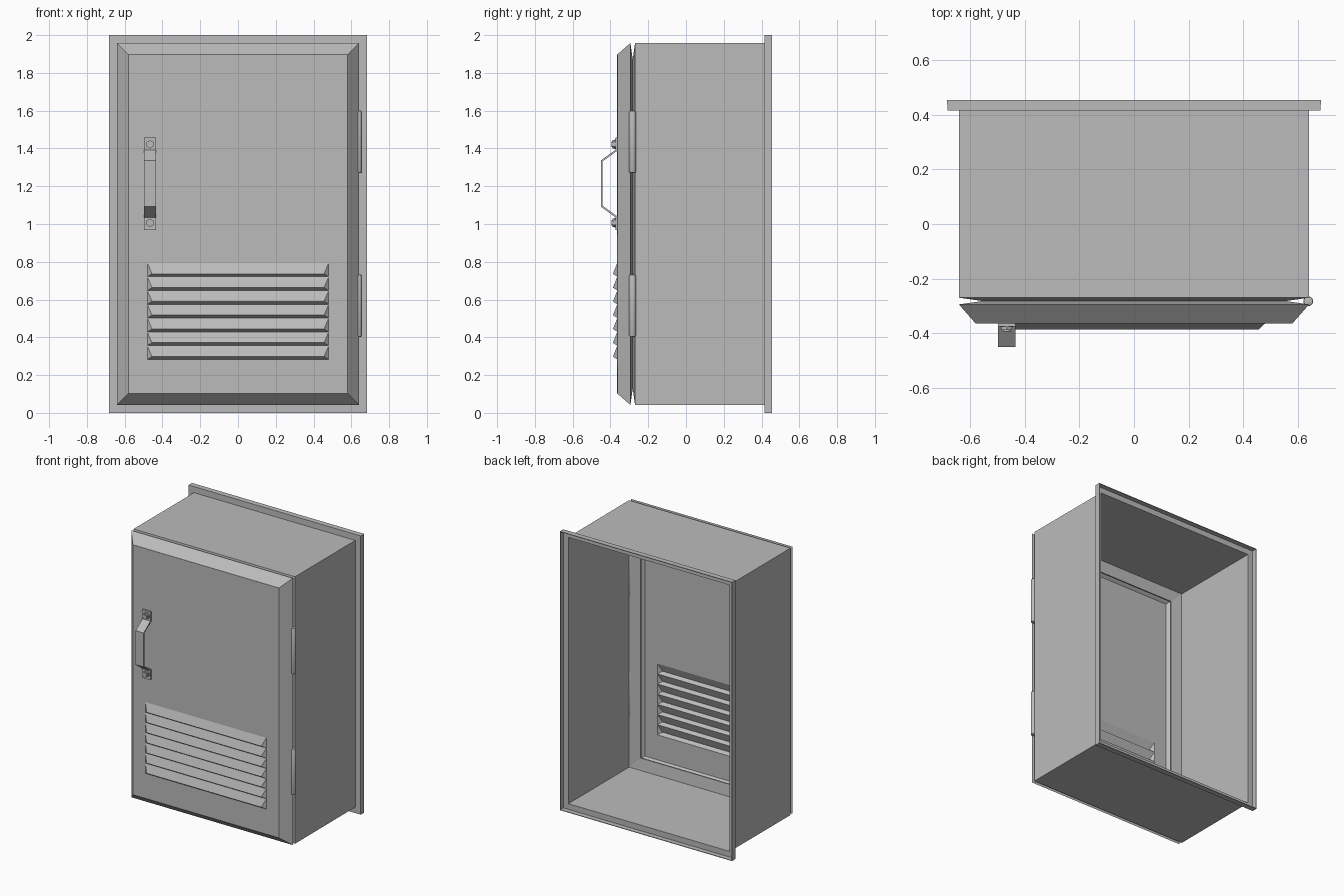
import bpy, bmesh, math
from mathutils import Matrix, Vector

cube = bpy.data.objects.get("Cube")
if cube:
    bpy.data.objects.remove(cube, do_unlink=True)

GREY = (0.5, 0.5, 0.5, 1)
paint = bpy.data.materials.new("grey painted steel")
paint.use_nodes = True
paint.diffuse_color = GREY
paint.node_tree.nodes["Principled BSDF"].inputs["Base Color"].default_value = GREY


def make_object(name, bm, sheet=0, smooth=False):
    """Turn a bmesh into an object, optionally thickened as sheet metal."""
    bmesh.ops.remove_doubles(bm, verts=bm.verts, dist=0.0001)
    bmesh.ops.recalc_face_normals(bm, faces=bm.faces)
    mesh = bpy.data.meshes.new(name)
    bm.to_mesh(mesh)
    bm.free()
    mesh.materials.append(paint)
    obj = bpy.data.objects.new(name, mesh)
    bpy.context.collection.objects.link(obj)
    if sheet:
        mod = obj.modifiers.new("sheet thickness", "SOLIDIFY")
        mod.thickness, mod.offset = sheet, 0
    if smooth:
        bpy.ops.object.select_all(action="DESELECT")
        obj.select_set(True)
        bpy.context.view_layer.objects.active = obj
        bpy.ops.object.shade_smooth_by_angle(angle=math.radians(35))
    return obj


def face(bm, *points):
    return bm.faces.new([bm.verts.new(p) for p in points])


def folded_frame(bm, profile):
    """Sweep a (half width, depth) profile around the rectangular outline."""
    def corners(half, y):
        tall = half + 0.317
        return [(sx * half, y, 1 + sz * tall)
                for sx, sz in ((-1, -1), (1, -1), (1, 1), (-1, 1))]
    for start, end in zip(profile, profile[1:]):
        a, b = corners(*start), corners(*end)
        for i in range(4):
            j = (i + 1) % 4
            face(bm, a[i], a[j], b[j], b[i])


def cylinder(bm, radius, depth, sides, centre, axis="Z"):
    turn = Matrix.Rotation(math.pi / 2, 4, "X") if axis == "Y" else Matrix()
    bmesh.ops.create_cone(bm, cap_ends=True, segments=sides, radius1=radius,
                          radius2=radius, depth=depth,
                          matrix=Matrix.Translation(centre) @ turn)


# Cabinet body: inward front lip, four walls, outward rear flange with rim
bm = bmesh.new()
folded_frame(bm, [(0.555, -0.279), (0.64, -0.268), (0.64, 0.418),
                  (0.682, 0.418), (0.682, 0.455)])
make_object("cabinet_body", bm, 0.006)

# Door: return lip, bevelled border and a front sheet with pressed louvers
FRONT, HALF, SLOT = -0.362, 0.58, 0.48
LOUVERS, PITCH, LOW = 7, 0.073, 0.283
bm = bmesh.new()
folded_frame(bm, [(0.555, -0.284), (0.64, -0.295), (HALF, FRONT)])
bottom, top = 1 - HALF - 0.317, 1 + HALF + 0.317
high = LOW + LOUVERS * PITCH


def panel(x0, x1, z0, z1):
    face(bm, (x0, FRONT, z0), (x1, FRONT, z0), (x1, FRONT, z1), (x0, FRONT, z1))


levels = [bottom] + [LOW + i * PITCH for i in range(LOUVERS + 1)] + [top]
for z0, z1 in zip(levels, levels[1:]):
    panel(-HALF, -SLOT, z0, z1)
    panel(SLOT, HALF, z0, z1)
panel(-SLOT, SLOT, bottom, LOW)
panel(-SLOT, SLOT, high, top)
for i in range(LOUVERS):
    z = LOW + i * PITCH
    bl, br = (-SLOT, FRONT, z), (SLOT, FRONT, z)
    tl, tr = (-SLOT, FRONT, z + PITCH), (SLOT, FRONT, z + PITCH)
    nose_l = (-SLOT + 0.025, FRONT - 0.023, z + 0.016)
    nose_r = (SLOT - 0.025, FRONT - 0.023, z + 0.016)
    face(bm, tl, nose_l, nose_r, tr)
    face(bm, bl, br, nose_r, nose_l)
    face(bm, bl, nose_l, tl)
    face(bm, br, tr, nose_r)
make_object("louvered_door", bm, 0.004)

# Handle: bent strap with a mounting tab at each end
HANDLE_X, HANDLE_Z = -0.466, 1.214
half_path = [(-0.369, 0.245), (-0.369, 0.176), (-0.446, 0.12)]
path = half_path + [(y, -z) for y, z in reversed(half_path)]
bm = bmesh.new()
for (y0, z0), (y1, z1) in zip(path, path[1:]):
    l, r = HANDLE_X - 0.032, HANDLE_X + 0.032
    face(bm, (l, y0, HANDLE_Z + z0), (r, y0, HANDLE_Z + z0),
         (r, y1, HANDLE_Z + z1), (l, y1, HANDLE_Z + z1))
make_object("door_handle", bm, 0.011)

# Handle bolts: washer, hexagon nut and stud
for name, side in (("upper", 1), ("lower", -1)):
    centre = Vector((HANDLE_X, 0, HANDLE_Z + side * 0.208))
    bm = bmesh.new()
    for radius, sides, y0, y1 in ((0.025, 20, -0.373, -0.378),
                                  (0.022, 6, -0.378, -0.389),
                                  (0.014, 16, -0.389, -0.394)):
        cylinder(bm, radius, y0 - y1, sides,
                 centre + Vector((0, (y0 + y1) / 2, 0)), "Y")
    make_object(name + "_handle_bolt", bm, smooth=True)

# Hinge barrels with rounded ends on the model's left
for name, z in (("upper", 1.435), ("lower", 0.568)):
    bm = bmesh.new()
    cylinder(bm, 0.018, 0.33, 20, (0.638, -0.283, z))
    rims = [e for e in bm.edges if abs(e.verts[0].co.z - e.verts[1].co.z) < 0.001]
    bmesh.ops.bevel(bm, geom=rims, offset=0.006, segments=2, profile=0.5,
                    affect="EDGES")
    make_object(name + "_hinge", bm, smooth=True)
